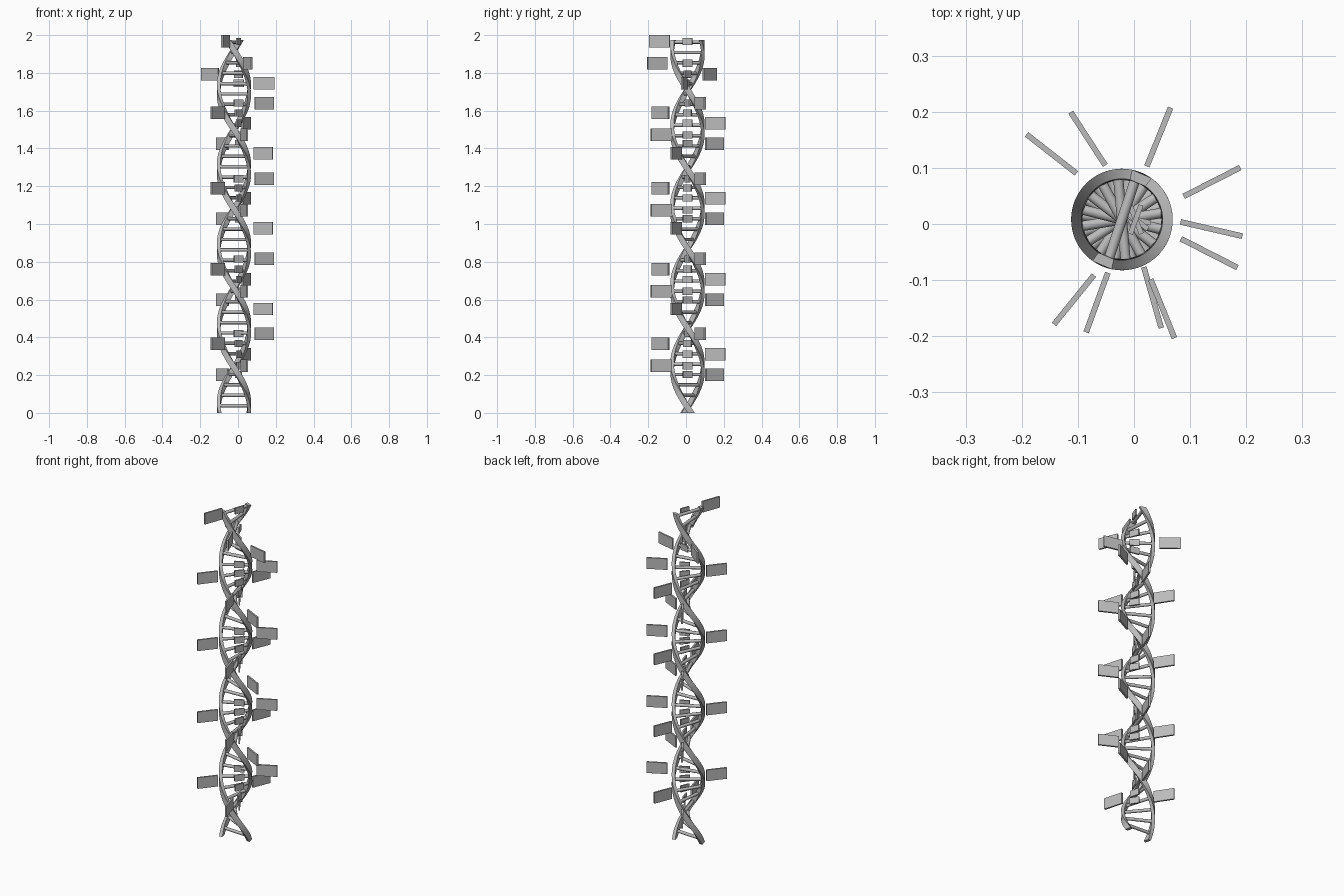
import bpy
import bmesh
from math import sin, cos, pi, radians
from mathutils import Vector

cube = bpy.data.objects.get("Cube")
if cube:
    bpy.data.objects.remove(cube, do_unlink=True)

AXIS = Vector((-0.0215, 0.008, 0))
RADIUS = 0.0815     # strand centreline radius
HALF_TURN = 0.42
HEIGHT = 1.975

grey = bpy.data.materials.new("plain_grey")
grey.use_nodes = True
colour = (0.5, 0.5, 0.5, 1)
grey.diffuse_color = colour
grey.node_tree.nodes["Principled BSDF"].inputs["Base Color"].default_value = colour


def helix_point(z, phase=0, radius=RADIUS):
    a = phase - (z - 0.03) * pi / HALF_TURN
    return AXIS + Vector((radius * cos(a), radius * sin(a), z))


def strand(name, phase, steps=150, half_depth=0.009, half_width=0.017):
    """Rectangular ribbon winding round the axis, cut level at both ends."""
    bm = bmesh.new()
    turn = half_width / RADIUS
    corners = [(-1, -1), (1, -1), (1, 1), (-1, 1)]
    rings = []
    for k in range(steps + 1):
        z = HEIGHT * k / steps
        rings.append([bm.verts.new(helix_point(z, phase + t * turn, RADIUS + d * half_depth))
                      for d, t in corners])
    for low, high in zip(rings, rings[1:]):
        for i in range(4):
            j = (i + 1) % 4
            bm.faces.new((low[i], low[j], high[j], high[i]))
    bm.faces.new(rings[0][::-1])
    bm.faces.new(rings[-1])
    bmesh.ops.recalc_face_normals(bm, faces=bm.faces)
    mesh = bpy.data.meshes.new(name)
    bm.to_mesh(mesh)
    bm.free()
    mesh.materials.append(grey)
    obj = bpy.data.objects.new(name, mesh)
    bpy.context.collection.objects.link(obj)
    return obj


def rung(z):
    """Round bar between the two strands."""
    a, b = helix_point(z), helix_point(z, pi)
    bpy.ops.mesh.primitive_cylinder_add(vertices=16, radius=0.009, depth=(a - b).length,
                                        location=(a + b) / 2)
    obj = bpy.context.object
    obj.name = "rung"
    obj.rotation_euler = (a - b).to_track_quat("Z", "Y").to_euler()
    obj.data.materials.append(grey)
    return obj


def plate(name, centre, angle, size):
    bpy.ops.mesh.primitive_cube_add(size=1, location=centre, rotation=(0, 0, angle))
    obj = bpy.context.object
    obj.name = name
    obj.scale = size
    obj.data.materials.append(grey)


# Two intertwined strands and the rungs joining them
rounded = [strand("strand_a", 0), strand("strand_b", pi)]
rounded += [rung(0.038 + 0.055 * i) for i in range(36)]
bpy.ops.object.select_all(action="DESELECT")
for obj in rounded:
    obj.select_set(True)
bpy.context.view_layer.objects.active = rounded[0]
bpy.ops.object.shade_smooth_by_angle(angle=radians(40))

# Outer flags: plan position, plan angle, and heights
flags = [
    (0.139, 0.075, 27, (1.64, 1.24, 0.815, 0.42)),
    (-0.107, -0.135, 51, (1.588, 1.19, 0.76, 0.367)),
    (0.044, 0.155, 68, (1.533, 1.137, 0.707, 0.31)),
    (0.033, -0.131, 106, (1.472, 1.074, 0.644, 0.25)),
    (-0.082, 0.152, 123, (1.426, 1.028, 0.598, 0.203)),
    (0.134, -0.052, 153, (1.374, 0.978, 0.55)),
    (0.138, -0.009, 167, (1.745,)),
    (-0.147, 0.125, 142, (1.793,)),
    (0.051, -0.151, 112, (1.851,)),
    (-0.066, -0.14, 70, (1.967,)),
]
for x, y, degrees, heights in flags:
    for z in heights:
        plate("flag", (x, y, z), radians(degrees), (0.113, 0.01, 0.066))
        # Small tag at the middle of the same rung
        if degrees != 153:
            plate("tag", (0.003, 0.008, z), radians(degrees), (0.055, 0.009, 0.038))
